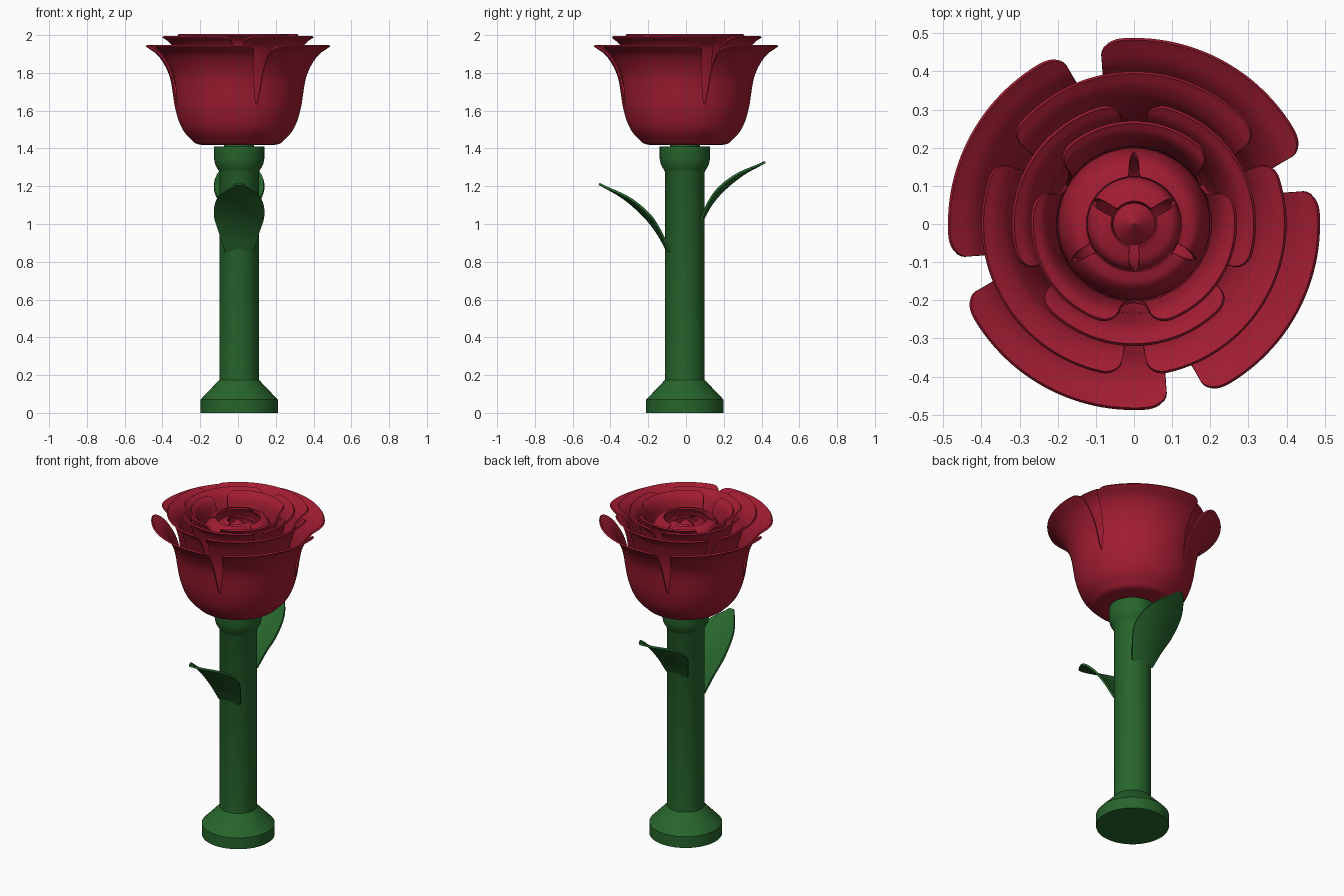
import bpy, math
from mathutils import Vector

if "Cube" in bpy.data.objects:
    bpy.data.objects.remove(bpy.data.objects["Cube"])


def material(name, col):
    m = bpy.data.materials.new(name)
    m.diffuse_color = (*col, 1)
    m.use_nodes = True
    m.node_tree.nodes["Principled BSDF"].inputs["Base Color"].default_value = m.diffuse_color
    return m


RED = material("petal_red", (0.36, 0.012, 0.032))
GREEN = material("stem_green", (0.02, 0.13, 0.025))


def spline(pts, n):
    """Catmull-Rom curve through points, n samples per span."""
    p = [Vector(q) for q in pts]
    p = [2 * p[0] - p[1]] + p + [2 * p[-1] - p[-2]]
    out = []
    for i in range(1, len(p) - 2):
        a, b, c, d = p[i - 1:i + 3]
        for k in range(n):
            t = k / n
            out.append(0.5 * (2 * b + (c - a) * t + (2 * a - 5 * b + 4 * c - d) * t * t
                              + (3 * b - a - 3 * c + d) * t ** 3))
    return out + [p[-2]]


def make(name, verts, faces, mat, thick=0, offset=0, angle=35):
    me = bpy.data.meshes.new(name)
    me.from_pydata(verts, [], faces)
    me.materials.append(mat)
    ob = bpy.data.objects.new(name, me)
    bpy.context.collection.objects.link(ob)
    bpy.ops.object.select_all(action='DESELECT')
    ob.select_set(True)
    bpy.context.view_layer.objects.active = ob
    if thick:
        s = ob.modifiers.new("thickness", 'SOLIDIFY')
        s.thickness, s.offset = thick, offset
        bpy.ops.object.modifier_apply(modifier=s.name)
    bpy.ops.object.shade_smooth_by_angle(angle=math.radians(angle))
    return ob


def grid_faces(rows, cols):
    return [(r * cols + c, r * cols + c + 1, (r + 1) * cols + c + 1, (r + 1) * cols + c)
            for r in range(rows - 1) for c in range(cols - 1)]


def lathe(name, prof, mat, cx=0, cy=0, n=64):
    verts = [(cx + r * math.cos(2 * math.pi * i / n), cy + r * math.sin(2 * math.pi * i / n), z)
             for r, z in prof for i in range(n)]
    faces = [(k * n + i, k * n + (i + 1) % n, (k + 1) * n + (i + 1) % n, (k + 1) * n + i)
             for k in range(len(prof) - 1) for i in range(n)]
    faces += [tuple(range(n))[::-1], tuple(range((len(prof) - 1) * n, len(prof) * n))]
    return make(name, verts, faces, mat)


def petal_layer(name, prof, count, gap_at, slit, corner, slit_len, corner_len=0.045, cols=33):
    """Ring of petals: a profile swept round, with slits narrowing downwards and rounded corners."""
    pts = spline(prof, 8)
    # add rows close to the rim so that the corners are round
    a, b = pts[-4], pts[-1]
    pts = pts[:-3] + [pts[-3], pts[-2]] + [pts[-2].lerp(b, f) for f in (0.4, 0.7, 0.9)] + [b]
    dist = [0]
    for p, q in zip(pts[::-1], pts[-2::-1]):
        dist.append(dist[-1] + (p - q).length)
    dist = dist[::-1]
    for k in range(count):
        mid = gap_at + 360 / count * (k + 0.5)
        verts = []
        for p, d in zip(pts, dist):
            open_ = max(0, 1 - d / slit_len)
            s = max(0, 1 - d / corner_len)
            half = 180 / count - slit * open_ ** 0.6 - corner * (1 - math.sqrt(1 - s * s))
            for c in range(cols):
                ang = math.radians(mid + half * (2 * c / (cols - 1) - 1))
                verts.append((p.x * math.cos(ang), p.x * math.sin(ang), p.y))
        make(f"{name}_{k + 1}", verts, grid_faces(len(pts), cols), RED, 0.01, -1)


# stem with foot and collar
lathe("stem", [(0.205, 0), (0.205, 0.07), (0.105, 0.175), (0.105, 1.275), (0.113, 1.29),
               (0.127, 1.315), (0.133, 1.345), (0.133, 1.41), (0.08, 1.41), (0.08, 1.43)],
      GREEN, 0.006, -0.006)

# flaring petals, outside to inside
petal_layer("outer_petal", [(0.05, 1.42), (0.2, 1.42), (0.25, 1.45), (0.298, 1.51), (0.332, 1.61),
                            (0.362, 1.78), (0.418, 1.885), (0.488, 1.94)],
            4, -73, 6.5, 7, 0.36)
petal_layer("second_petal", [(0.15, 1.435), (0.2, 1.45), (0.25, 1.52), (0.28, 1.65), (0.295, 1.8),
                             (0.33, 1.915), (0.362, 1.96), (0.4, 1.987)],
            3, -90, 5.5, 7, 0.34)
petal_layer("third_petal", [(0.12, 1.45), (0.16, 1.47), (0.21, 1.55), (0.236, 1.68), (0.246, 1.82),
                            (0.265, 1.92), (0.287, 1.97), (0.32, 1.998)],
            3, 90, 7.5, 9, 0.32)
petal_layer("fourth_petal", [(0.1, 1.47), (0.14, 1.49), (0.188, 1.58), (0.208, 1.72), (0.214, 1.85),
                             (0.226, 1.93), (0.243, 1.975), (0.27, 1.998)],
            3, -90, 11, 11, 0.3)

# closed bud petals and core
petal_layer("bud_petal", [(0.08, 1.49), (0.16, 1.56), (0.19, 1.68), (0.2, 1.8), (0.192, 1.89),
                          (0.165, 1.945), (0.125, 1.962)],
            3, 90, 6, 3, 0.09, 0.015)
petal_layer("inner_bud_petal", [(0.06, 1.52), (0.105, 1.62), (0.122, 1.75), (0.125, 1.86),
                                (0.112, 1.92), (0.06, 1.945)],
            3, -90, 11, 3, 0.09, 0.01)
lathe("bud_core", [(0.04, 1.5), (0.055, 1.7), (0.055, 1.9), (0.03, 1.925), (0.002, 1.95)], RED, n=32)


def leaf(name, path, turn):
    """Pointed leaf following a (distance, height) path, cupped across its width."""
    line = spline(path, 6)
    n, cols, verts = len(line), 13, []
    widths = spline([(0, 0.072), (0.25, 0.105), (0.5, 0.132), (0.72, 0.11), (1, 0.015)], 6)
    for i, p in enumerate(line):
        w = widths[round(i * (len(widths) - 1) / (n - 1))].y
        for c in range(cols):
            x = w * (2 * c / (cols - 1) - 1)
            verts.append((turn * x + 0.006, -turn * (p.x - 1.6 * x * x), p.y + 0.5 * x * x))
    make(name, verts, grid_faces(n, cols), GREEN, 0.012, 0)


leaf("front_leaf", [(0.095, 0.85), (0.15, 0.95), (0.225, 1.045), (0.335, 1.14), (0.46, 1.212)], 1)
leaf("back_leaf", [(0.085, 1.015), (0.135, 1.105), (0.205, 1.185), (0.305, 1.265), (0.42, 1.328)], -1)
